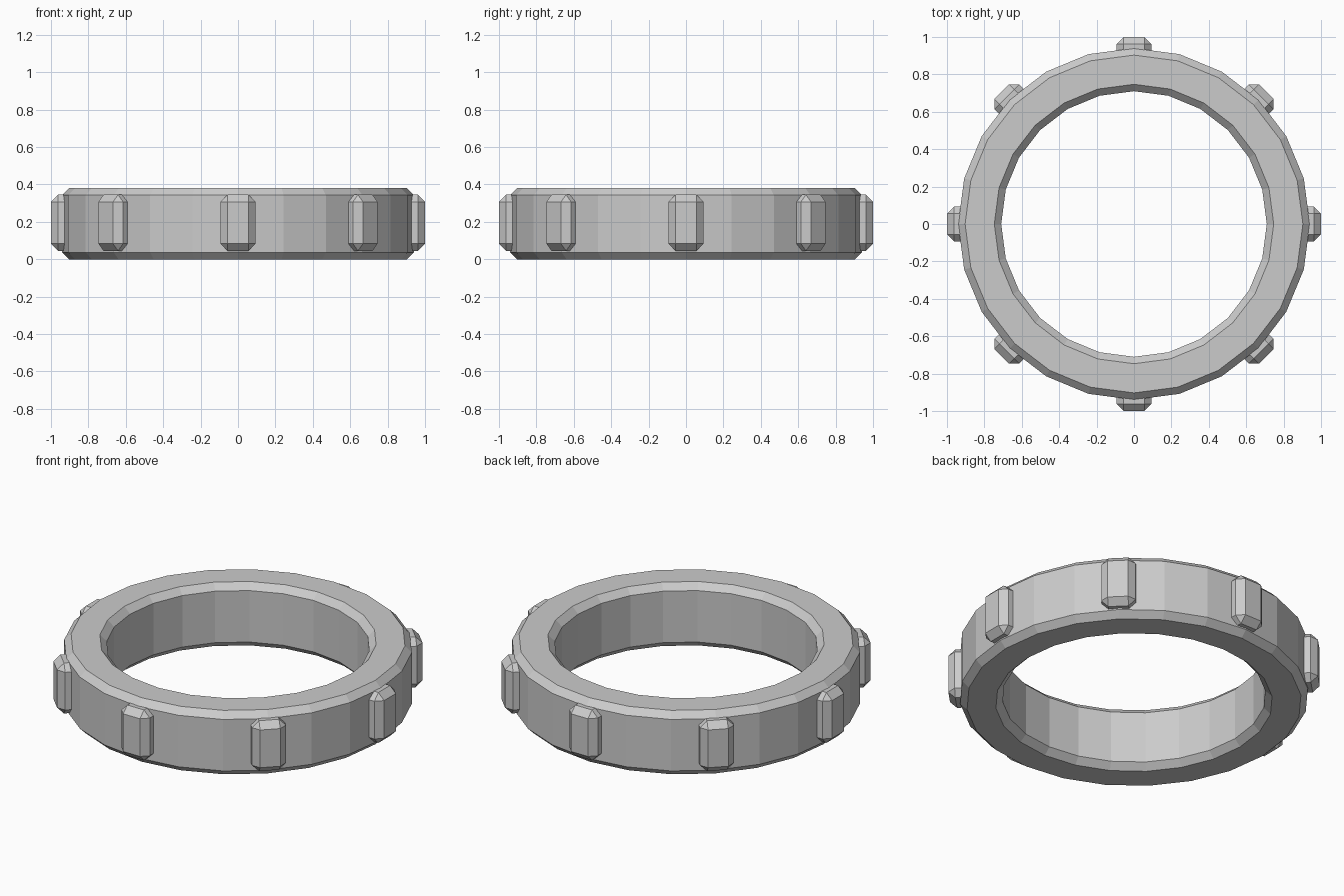
import bpy, bmesh, math
from mathutils import Matrix, Vector

if "Cube" in bpy.data.objects:
    bpy.data.objects.remove(bpy.data.objects["Cube"])

SIDES = 24
H, C = 0.38, 0.037          # ring height, chamfer
R_OUT, R_IN = 0.94, 0.71


def make_object(name, bm):
    bmesh.ops.recalc_face_normals(bm, faces=bm.faces)
    mesh = bpy.data.meshes.new(name)
    bm.to_mesh(mesh)
    bm.free()
    obj = bpy.data.objects.new(name, mesh)
    bpy.context.collection.objects.link(obj)
    return obj


# Ring: chamfered rectangular section swept round z
section = [(R_IN + C, 0), (R_OUT - C, 0), (R_OUT, C), (R_OUT, H - C),
           (R_OUT - C, H), (R_IN + C, H), (R_IN, H - C), (R_IN, C)]
bm = bmesh.new()
loops = []
for i in range(SIDES):
    a = 2 * math.pi * i / SIDES
    loops.append([bm.verts.new((r * math.cos(a), r * math.sin(a), z)) for r, z in section])
n = len(section)
for i in range(SIDES):
    p, q = loops[i], loops[(i + 1) % SIDES]
    for j in range(n):
        k = (j + 1) % n
        bm.faces.new((p[j], q[j], q[k], p[k]))
make_object("ring", bm)

# Grip lugs: eight chamfered blocks sunk into the outer wall
for i in range(8):
    bm = bmesh.new()
    bmesh.ops.create_cube(bm, size=1)
    bmesh.ops.scale(bm, vec=Vector((0.12, 0.186, 0.30)), verts=bm.verts)
    bmesh.ops.bevel(bm, geom=list(bm.edges), offset=0.038, segments=1,
                    affect='EDGES', profile=0.5)
    bmesh.ops.translate(bm, vec=Vector((0.94, 0, 0.195)), verts=bm.verts)
    bmesh.ops.transform(bm, matrix=Matrix.Rotation(i * math.pi / 4, 4, 'Z'), verts=bm.verts)
    make_object(f"grip_lug_{i + 1}", bm)
